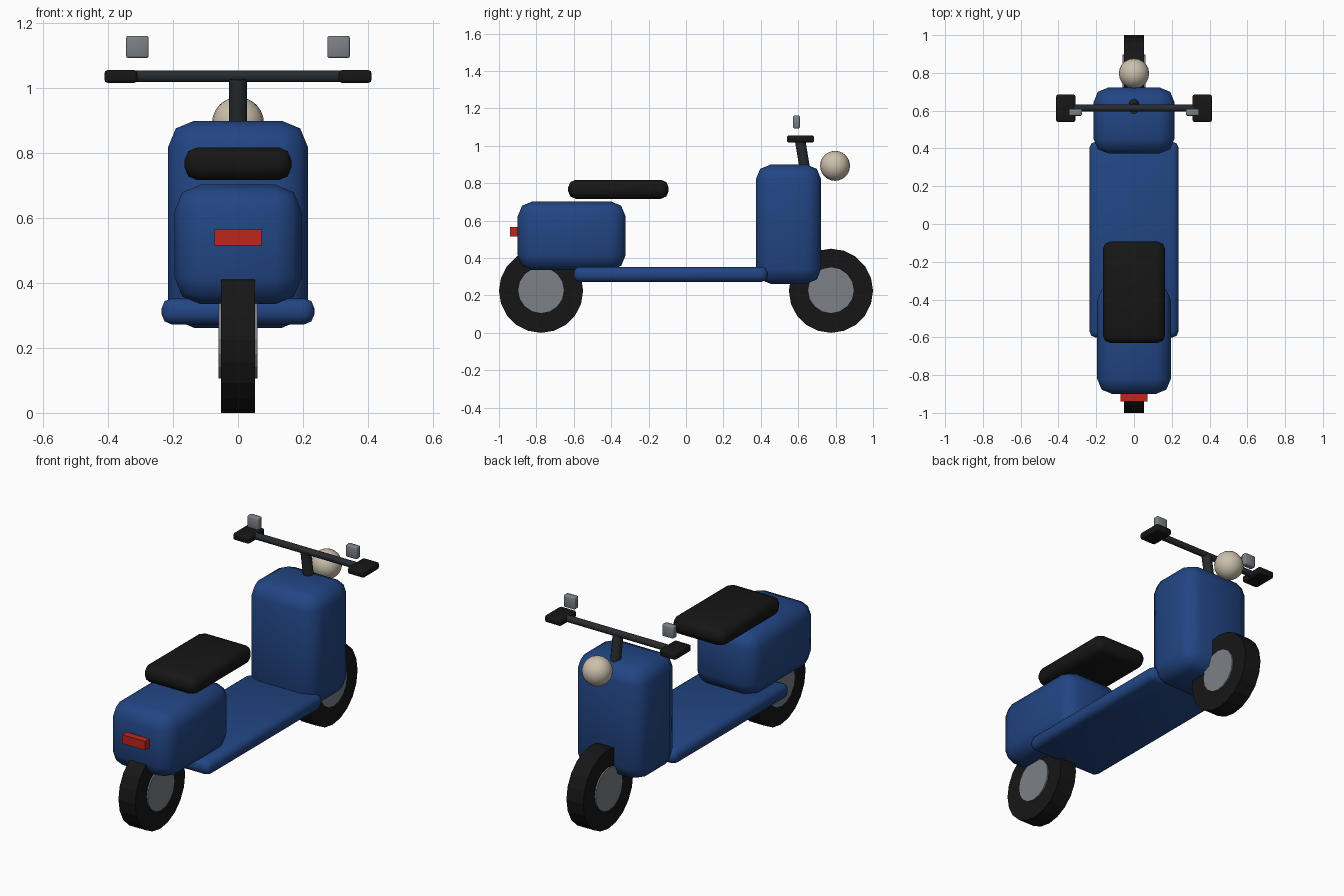
import bpy, bmesh
from math import radians, pi
from mathutils import Vector

if "Cube" in bpy.data.objects:
    bpy.data.objects.remove(bpy.data.objects["Cube"])


def material(name, rgb):
    m = bpy.data.materials.new(name)
    m.diffuse_color = (*rgb, 1)
    m.use_nodes = True
    m.node_tree.nodes["Principled BSDF"].inputs["Base Color"].default_value = m.diffuse_color
    return m


BLUE = material("blue_paint", (0.016, 0.060, 0.230))
BLACK = material("black_rubber", (0.008, 0.008, 0.008))
DARK = material("dark_metal", (0.020, 0.024, 0.028))
STEEL = material("steel", (0.20, 0.22, 0.24))
LENS = material("lamp_lens", (0.60, 0.53, 0.42))
RED = material("red_lens", (0.50, 0.02, 0.012))


def finish(name, mat, angle=50):
    ob = bpy.context.object
    ob.name = ob.data.name = name
    ob.data.materials.append(mat)
    bpy.ops.object.shade_smooth_by_angle(angle=radians(angle))
    return ob


def box(name, lo, hi, mat, bevel=0.0, segments=2):
    """Box between two corners, with rounded edges."""
    lo, hi = Vector(lo), Vector(hi)
    bpy.ops.mesh.primitive_cube_add(size=1, location=(lo + hi) / 2)
    me = bpy.context.object.data
    bm = bmesh.new()
    bm.from_mesh(me)
    bmesh.ops.scale(bm, vec=hi - lo, verts=bm.verts)
    if bevel:
        bmesh.ops.bevel(bm, geom=bm.edges[:], offset=bevel, segments=segments,
                        profile=0.5, affect='EDGES', clamp_overlap=True)
    bm.to_mesh(me)
    bm.free()
    return finish(name, mat)


def rod(name, a, b, radius, sides, mat, angle=50):
    """Cylinder between two points."""
    a, b = Vector(a), Vector(b)
    d = b - a
    rot = (0, pi / 2, 0) if d.y == 0 and d.z == 0 else d.to_track_quat('Z', 'Y').to_euler()
    bpy.ops.mesh.primitive_cylinder_add(vertices=sides, radius=radius, depth=d.length,
                                        location=(a + b) / 2, rotation=rot)
    return finish(name, mat, angle)


# Wheels with hubs
for end, y in (("rear", -0.775), ("front", 0.775)):
    rod(f"{end}_tyre", (-0.0525, y, 0.225), (0.0525, y, 0.225), 0.225, 20, BLACK, 10)
    rod(f"{end}_hub", (-0.06, y, 0.228), (0.06, y, 0.228), 0.122, 16, STEEL, 10)

# Bodywork
box("floorboard", (-0.235, -0.60, 0.273), (0.235, 0.435, 0.353), BLUE, 0.03)
box("rear_body", (-0.195, -0.90, 0.335), (0.195, -0.323, 0.703), BLUE, 0.08)
box("leg_shield", (-0.215, 0.373, 0.262), (0.215, 0.723, 0.90), BLUE, 0.08)

# Seat and lamps
box("seat", (-0.165, -0.63, 0.717), (0.165, -0.093, 0.818), BLACK, 0.04)
box("tail_light", (-0.0725, -0.94, 0.515), (0.0725, -0.89, 0.565), RED)
bpy.ops.mesh.primitive_uv_sphere_add(segments=20, ring_count=12, radius=0.08,
                                     location=(0, 0.797, 0.893))
finish("headlight", LENS)

# Steering
rod("steering_stem", (0, 0.645, 0.82), (0, 0.61, 1.03), 0.028, 12, DARK)
rod("handlebar", (-0.36, 0.614, 1.037), (0.36, 0.614, 1.037), 0.019, 10, DARK)

# Grips and mirrors on both sides
for side, s in (("left", -1), ("right", 1)):
    x0, x1 = sorted((s * 0.31, s * 0.412))
    box(f"{side}_grip", (x0, 0.54, 1.017), (x1, 0.685, 1.056), BLACK, 0.01)
    x0, x1 = sorted((s * 0.275, s * 0.345))
    box(f"{side}_mirror", (x0, 0.573, 1.093), (x1, 0.609, 1.162), STEEL, 0.007)
